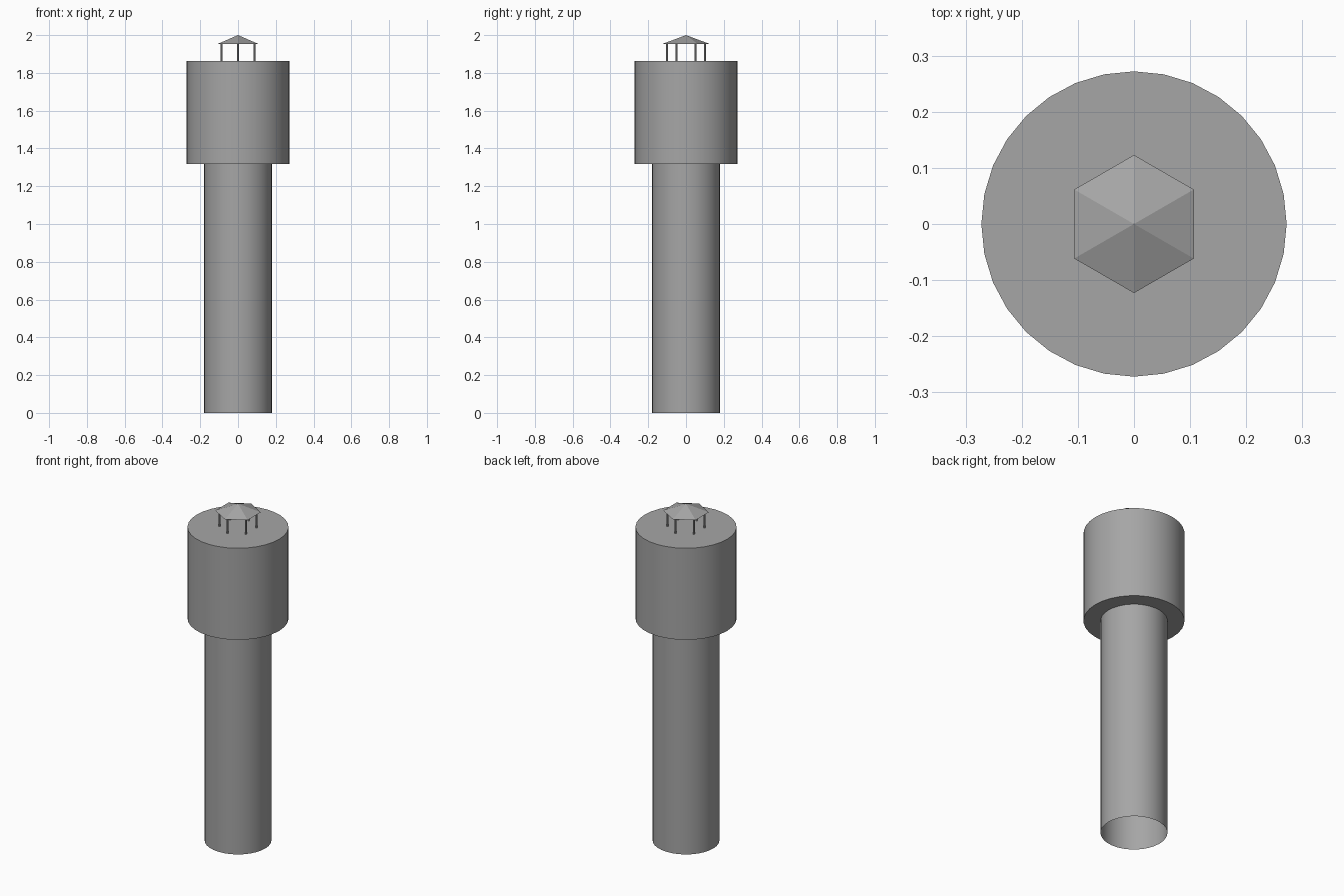
import bpy, bmesh, math

if "Cube" in bpy.data.objects:
    bpy.data.objects.remove(bpy.data.objects["Cube"])

gray = bpy.data.materials.new("concrete_gray")
gray.diffuse_color = (0.38, 0.38, 0.38, 1)
gray.use_nodes = True
gray.node_tree.nodes["Principled BSDF"].inputs["Base Color"].default_value = gray.diffuse_color


def lathe(name, profile, sides, start=0.0, center=(0, 0), smooth=False):
    """Spin (radius, z) points around a vertical axis; radius 0 makes a pole."""
    bm = bmesh.new()
    rings = []
    for r, z in profile:
        n = sides if r > 0 else 1
        rings.append([bm.verts.new((center[0] + r * math.cos(start + math.tau * i / sides),
                                    center[1] + r * math.sin(start + math.tau * i / sides), z))
                      for i in range(n)])
    for a, b in zip(rings, rings[1:]):
        for i in range(sides):
            j = (i + 1) % sides
            if len(a) == 1:
                bm.faces.new((a[0], b[j], b[i]))
            elif len(b) == 1:
                bm.faces.new((a[i], a[j], b[0]))
            else:
                bm.faces.new((a[i], a[j], b[j], b[i]))
    mesh = bpy.data.meshes.new(name)
    bm.to_mesh(mesh)
    bm.free()
    mesh.materials.append(gray)
    obj = bpy.data.objects.new(name, mesh)
    bpy.context.collection.objects.link(obj)
    if smooth:
        bpy.ops.object.select_all(action='DESELECT')
        obj.select_set(True)
        bpy.context.view_layer.objects.active = obj
        bpy.ops.object.shade_smooth_by_angle(angle=math.radians(35))
    return obj


# Shaft, open at the ground, and the wider tank on top of it
lathe("shaft", [(0.18, 0), (0.18, 1.318)], 32, smooth=True)
lathe("tank", [(0.18, 1.318), (0.272, 1.318), (0.272, 1.862), (0, 1.862)], 32, smooth=True)

# Six thin posts carrying the little roof
for k in range(6):
    a = math.pi / 2 + k * math.tau / 6
    lathe(f"roof_post_{k + 1}", [(0.0055, 1.862), (0.0055, 1.958)], 8,
          center=(0.1 * math.cos(a), 0.1 * math.sin(a)), smooth=False)

# Hexagonal pyramid roof
lathe("roof", [(0, 1.954), (0.123, 1.954), (0, 2.0)], 6, start=math.pi / 2)
